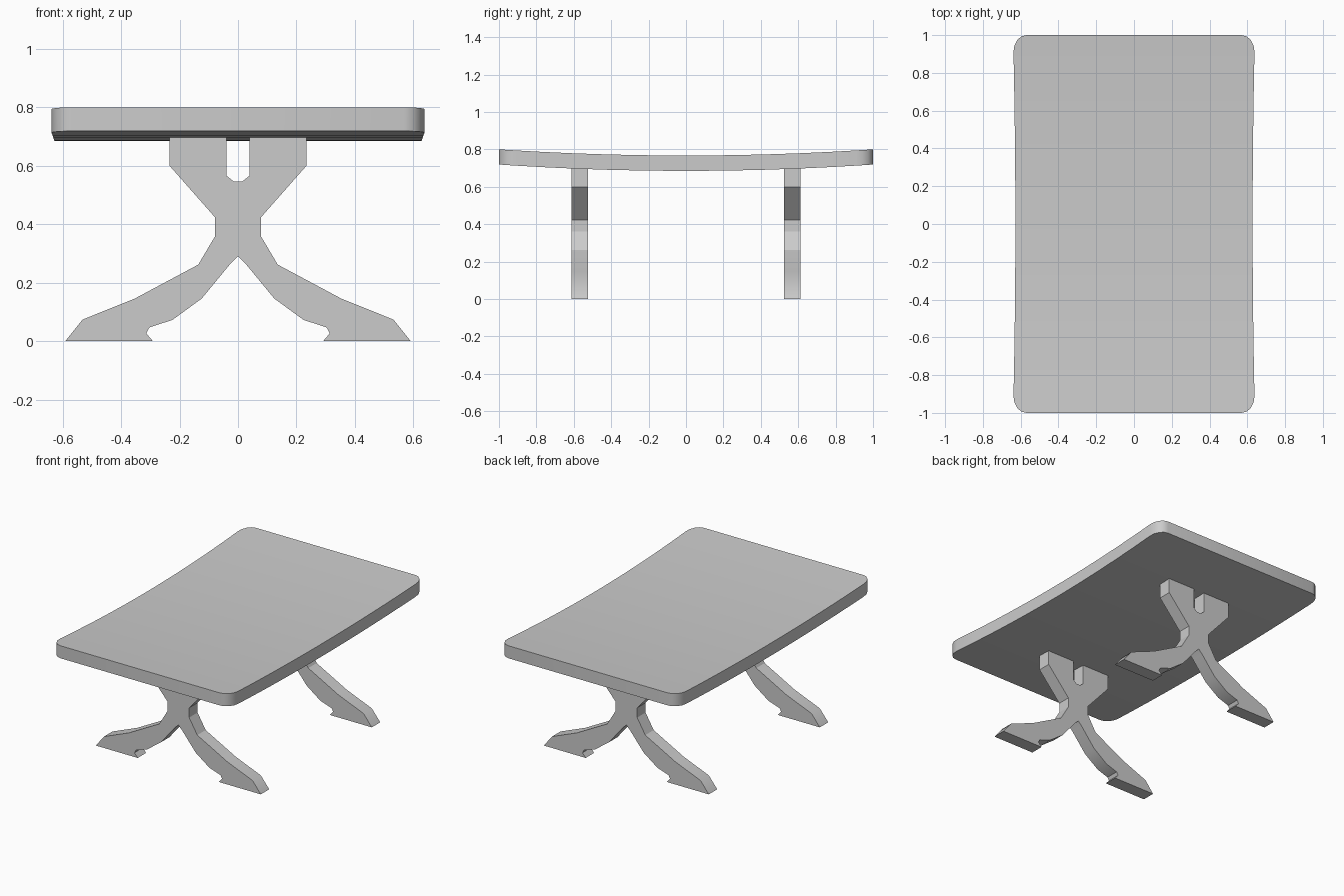
import bpy, bmesh
from math import sin, cos, pi, radians

if "Cube" in bpy.data.objects:
    bpy.data.objects.remove(bpy.data.objects["Cube"])


def make_object(name, bm):
    bmesh.ops.recalc_face_normals(bm, faces=bm.faces)
    me = bpy.data.meshes.new(name)
    bm.to_mesh(me)
    bm.free()
    ob = bpy.data.objects.new(name, me)
    bpy.context.collection.objects.link(ob)
    bpy.ops.object.select_all(action='DESELECT')
    ob.select_set(True)
    bpy.context.view_layer.objects.active = ob
    bpy.ops.object.shade_smooth_by_angle(angle=radians(30))
    return ob


# Tabletop: cross-sections along y, sagging to the middle, rounded corners
def half_width(y):
    return 0.628 + 0.012 * y * y


stations = []
for i in range(5):
    a = i * pi / 8
    y = 0.91 + 0.09 * cos(a)
    stations.append((y, half_width(y) - 0.07 * (1 - sin(a))))
stations += [(y, half_width(y)) for y in (0.76, 0.6, 0.42, 0.25, 0.08)]
stations += [(-y, w) for y, w in reversed(stations)]

bm = bmesh.new()
rings = []
for y, w in stations:
    top = 0.767 + 0.033 * y * y
    bottom = 0.685 + 0.034 * y * y
    rings.append([bm.verts.new(p) for p in
                  ((-w, y, bottom), (w, y, bottom), (w, y, top), (-w, y, top))])
for a, b in zip(rings, rings[1:]):
    for k in range(4):
        n = (k + 1) % 4
        bm.faces.new((a[k], a[n], b[n], b[k]))
bm.faces.new(rings[0])
bm.faces.new(rings[-1])
make_object("tabletop", bm)

# Trestle legs: half profile mirrored in x, then extruded along y
half = [(0.014, 0.546), (0.039, 0.566), (0.039, 0.70), (0.234, 0.70),
        (0.234, 0.60), (0.078, 0.423), (0.078, 0.36), (0.136, 0.262),
        (0.353, 0.146), (0.532, 0.074), (0.591, 0.0), (0.291, 0.0),
        (0.314, 0.027), (0.303, 0.047), (0.224, 0.073), (0.124, 0.146),
        (0.026, 0.265)]
profile = half + [(0.0, 0.291)] + [(-x, z) for x, z in reversed(half)]

for name, y0 in (("front_trestle_leg", -0.611), ("back_trestle_leg", 0.525)):
    bm = bmesh.new()
    face = bm.faces.new([bm.verts.new((x, y0, z)) for x, z in profile])
    out = bmesh.ops.extrude_face_region(bm, geom=[face], use_keep_orig=True)
    moved = [v for v in out["geom"] if isinstance(v, bmesh.types.BMVert)]
    bmesh.ops.translate(bm, verts=moved, vec=(0, 0.086, 0))
    make_object(name, bm)
